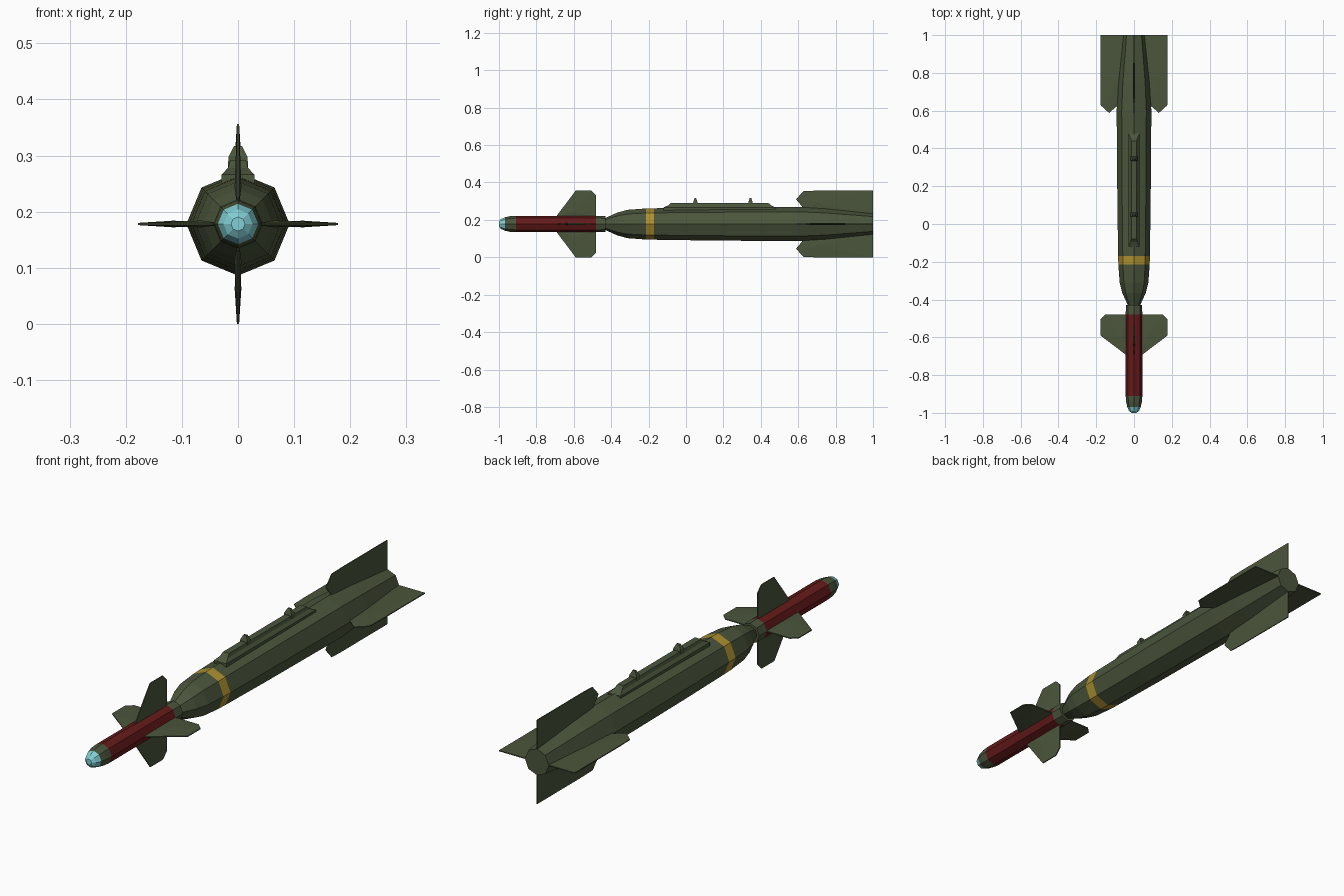
import bpy, bmesh, math
from mathutils import Matrix, Vector

if "Cube" in bpy.data.objects:
    bpy.data.objects.remove(bpy.data.objects["Cube"])

CZ = 0.178      # height of the long axis
SIDES = 8


def material(name, rgb):
    m = bpy.data.materials.new(name)
    m.diffuse_color = (*rgb, 1)
    m.use_nodes = True
    m.node_tree.nodes["Principled BSDF"].inputs["Base Color"].default_value = m.diffuse_color
    return m


GREEN = material("olive_green", (0.07, 0.092, 0.045))
RED = material("dark_red", (0.13, 0.01, 0.01))
YELLOW = material("yellow", (0.42, 0.28, 0.03))
GLASS = material("lens_cyan", (0.22, 0.62, 0.66))


def finish(name, bm, mats):
    bmesh.ops.recalc_face_normals(bm, faces=bm.faces)
    me = bpy.data.meshes.new(name)
    bm.to_mesh(me)
    bm.free()
    for m in mats:
        me.materials.append(m)
    ob = bpy.data.objects.new(name, me)
    bpy.context.collection.objects.link(ob)
    return ob


def lathe(name, profile, mats):
    """Octagonal lathe along y; profile rows are (y, radius, material of next segment)."""
    bm = bmesh.new()
    rings = []
    for y, r, _ in profile:
        angles = [2 * math.pi * i / SIDES for i in range(SIDES)]
        rings.append([bm.verts.new((r * math.cos(a), y, CZ + r * math.sin(a))) for a in angles])
    for k in range(len(rings) - 1):
        a, b = rings[k], rings[k + 1]
        for i in range(SIDES):
            j = (i + 1) % SIDES
            bm.faces.new((a[i], a[j], b[j], b[i])).material_index = profile[k][2]
    bm.faces.new(rings[0]).material_index = profile[0][2]
    bm.faces.new(rings[-1]).material_index = profile[-1][2]
    return finish(name, bm, mats)


def fins(name, outline, ridge, edge, thick):
    """Four thin blades round the axis; outline rows are (y, radius), swelling at the ridge point."""
    for n, label in enumerate(("right", "top", "left", "bottom")):
        bm = bmesh.new()
        sides = []
        for s in (-1, 1):
            ring = [bm.verts.new((r, y, s * edge)) for y, r in outline]
            mid = bm.verts.new((ridge[1], ridge[0], s * thick))
            for i in range(len(ring)):
                bm.faces.new((ring[i], ring[(i + 1) % len(ring)], mid))
            sides.append(ring)
        lo, hi = sides
        for i in range(len(lo)):
            j = (i + 1) % len(lo)
            bm.faces.new((lo[i], lo[j], hi[j], hi[i]))
        turn = Matrix.Rotation(-n * math.pi / 2, 4, 'Y')
        bmesh.ops.transform(bm, matrix=Matrix.Translation((0, 0, CZ)) @ turn, verts=bm.verts)
        finish(f"{name}_{label}", bm, [GREEN])


def stack(name, layers):
    """Stacked rectangles: each layer is (z, half width x, y start, y end)."""
    bm = bmesh.new()
    rings = [[bm.verts.new(p) for p in ((-w, a, z), (w, a, z), (w, b, z), (-w, b, z))]
             for z, w, a, b in layers]
    for lo, hi in zip(rings, rings[1:]):
        for i in range(4):
            j = (i + 1) % 4
            bm.faces.new((lo[i], lo[j], hi[j], hi[i]))
    bm.faces.new(rings[0])
    bm.faces.new(rings[-1])
    return finish(name, bm, [GREEN])


# Main body with yellow band and tapered tail
lathe("main_body", [
    (-0.435, 0.030, 0), (-0.405, 0.044, 0), (-0.365, 0.062, 0), (-0.31, 0.076, 0),
    (-0.215, 0.083, 1), (-0.17, 0.084, 0), (0.10, 0.088, 0), (0.60, 0.092, 0),
    (0.75, 0.083, 0), (0.90, 0.067, 0), (1.0, 0.056, 0)], [GREEN, YELLOW])

# Slim guidance section with red sleeve and lens
lathe("guidance_section", [
    (-1.0, 0.0125, 2), (-0.99, 0.026, 2), (-0.968, 0.036, 0), (-0.94, 0.042, 0),
    (-0.91, 0.044, 1), (-0.48, 0.044, 0), (-0.43, 0.043, 0)], [GREEN, RED, GLASS])

# Front control fins
fins("front_fin", [(-0.69, 0.035), (-0.69, 0.046), (-0.59, 0.178), (-0.505, 0.178),
                   (-0.48, 0.152), (-0.48, 0.035)], (-0.60, 0.065), 0.002, 0.006)

# Tail fins
fins("tail_fin", [(0.63, 0.07), (0.62, 0.095), (0.588, 0.132), (0.628, 0.176),
                  (0.69, 0.178), (1.0, 0.178), (1.0, 0.04), (0.80, 0.05)],
     (0.70, 0.115), 0.002, 0.006)

# Raised spine on top
stack("top_spine", [(0.235, 0.029, -0.12, 0.48), (0.266, 0.029, -0.12, 0.48),
                    (0.278, 0.018, -0.095, 0.455), (0.291, 0.014, -0.08, 0.44)])

# Suspension lugs
for label, y in (("front", 0.05), ("rear", 0.345)):
    stack(f"{label}_lug", [(0.28, 0.018, y - 0.012, y + 0.012), (0.297, 0.017, y - 0.011, y + 0.011),
                           (0.317, 0.007, y - 0.004, y + 0.004)])
